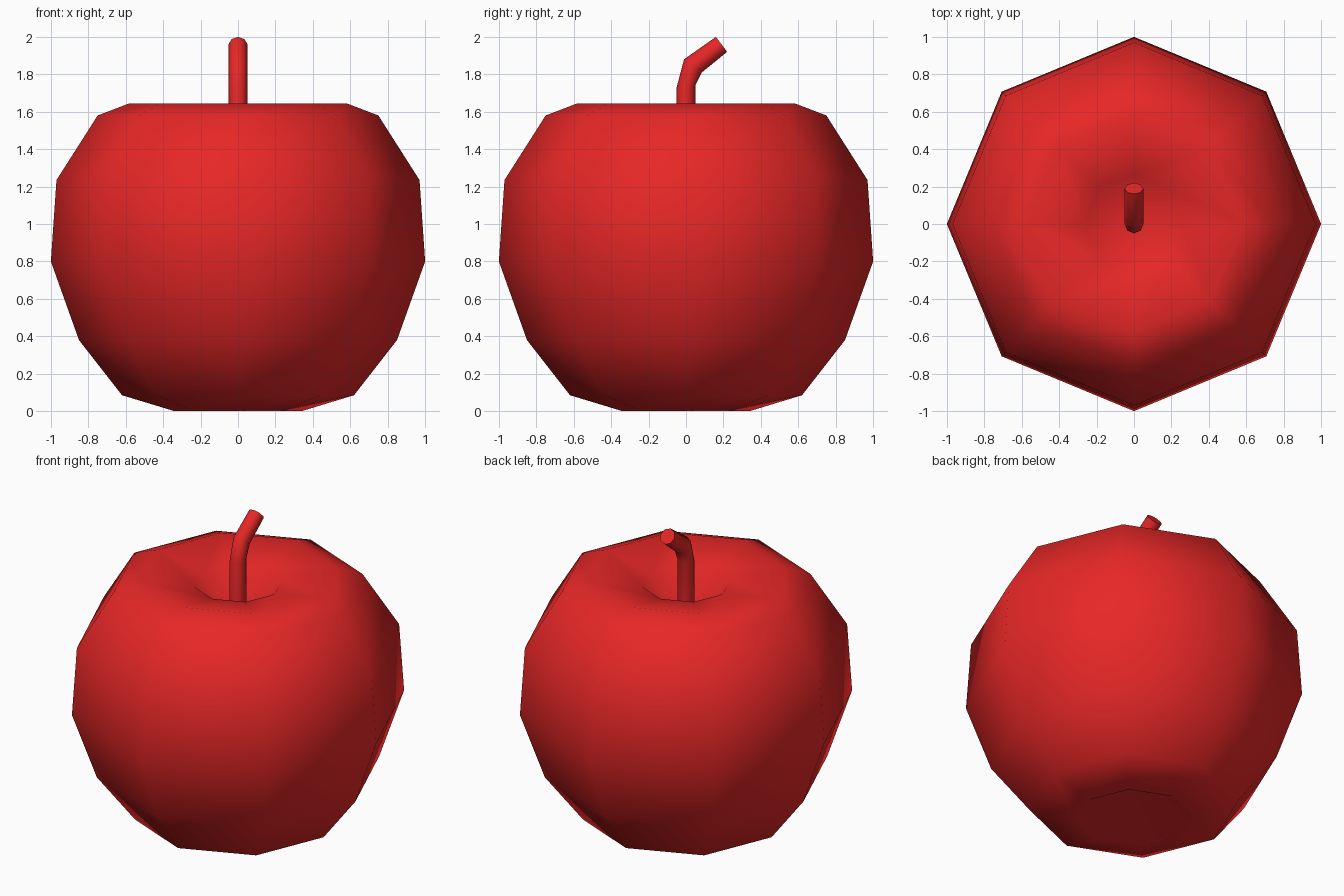
import bpy, bmesh
from math import cos, sin, pi, radians
from mathutils import Vector

if "Cube" in bpy.data.objects:
    bpy.data.objects.remove(bpy.data.objects["Cube"])

SIDES = 8
red = bpy.data.materials.new("red")
red.diffuse_color = (0.8, 0.02, 0.02, 1)
red.use_nodes = True
red.node_tree.nodes["Principled BSDF"].inputs["Base Color"].default_value = red.diffuse_color


def skin(name, rings, start=None, end=None):
    """Bridge rings of points; close each end with a pole point or a flat cap."""
    bm = bmesh.new()
    loops = [[bm.verts.new(p) for p in ring] for ring in rings]
    for a, b in zip(loops, loops[1:]):
        for i in range(SIDES):
            j = (i + 1) % SIDES
            bm.faces.new((a[i], a[j], b[j], b[i]))
    for loop, pole in ((loops[0][::-1], start), (loops[-1], end)):
        if pole is None:
            bm.faces.new(loop)
        else:
            tip = bm.verts.new(pole)
            for i in range(SIDES):
                bm.faces.new((loop[i], loop[(i + 1) % SIDES], tip))
    bmesh.ops.recalc_face_normals(bm, faces=bm.faces)
    mesh = bpy.data.meshes.new(name)
    bm.to_mesh(mesh)
    bm.free()
    mesh.materials.append(red)
    obj = bpy.data.objects.new(name, mesh)
    bpy.context.collection.objects.link(obj)
    return obj


def ring(centre, u, v):
    c, u, v = Vector(centre), Vector(u), Vector(v)
    return [c + u * cos(2 * pi * i / SIDES) + v * sin(2 * pi * i / SIDES)
            for i in range(SIDES)]


# Fruit: lathed profile (radius, height) with a dimple at each end
profile = [(0.34, 0), (0.62, 0.085), (0.85, 0.38), (1, 0.8), (0.97, 1.235),
           (0.75, 1.58), (0.58, 1.645), (0.265, 1.58)]
fruit = skin("fruit", [ring((0, 0, z), (r, 0, 0), (0, r, 0)) for r, z in profile],
             start=(0, 0, 0.22), end=(0, 0, 1.33))
fruit.data.shade_smooth()

# Stem: mitred rings along a bent path (y, z, ring direction in y and z)
path = [(0, 1.32, 0.05, 0), (0, 1.735, 0.05, 0.005),
        (0.037, 1.845, 0.0475, -0.035), (0.19, 1.96, 0.03, -0.04)]
stem = skin("stem", [ring((0, y, z), (0.05, 0, 0), (0, vy, vz))
                     for y, z, vy, vz in path])

# Smooth the stem but keep its end sharp
bpy.ops.object.select_all(action="DESELECT")
stem.select_set(True)
bpy.context.view_layer.objects.active = stem
bpy.ops.object.shade_smooth_by_angle(angle=radians(50))
